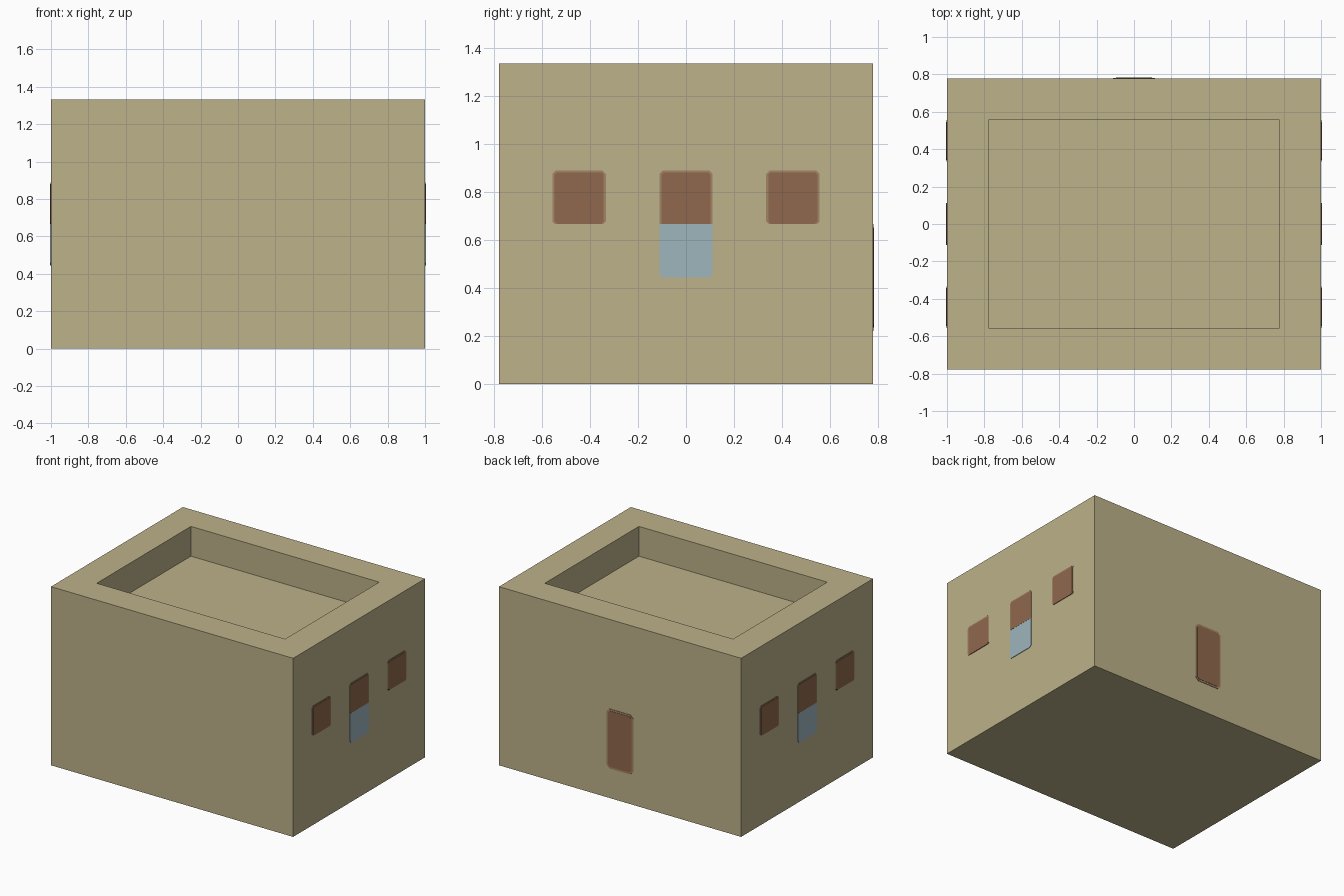
import bpy, bmesh, math
from mathutils import Matrix

if "Cube" in bpy.data.objects:
    bpy.data.objects.remove(bpy.data.objects["Cube"], do_unlink=True)

U = 2 / 9                       # building module
HALF_X, HALF_Y, HEIGHT = 1.0, 3.5 * U, 6 * U


def material(name, rgb):
    m = bpy.data.materials.new(name)
    m.use_nodes = True
    m.diffuse_color = (*rgb, 1)
    m.node_tree.nodes["Principled BSDF"].inputs["Base Color"].default_value = (*rgb, 1)
    return m


SAND = material("sandstone", (0.51, 0.445, 0.255))
BROWN = material("brown_wood", (0.28, 0.14, 0.075))
TRIM = material("light_wood_trim", (0.36, 0.23, 0.125))
BLUE = material("pale_blue_glass", (0.34, 0.465, 0.51))


def finish(bm, name, mat):
    bmesh.ops.recalc_face_normals(bm, faces=bm.faces)
    mesh = bpy.data.meshes.new(name)
    bm.to_mesh(mesh)
    bm.free()
    mesh.materials.append(mat)
    obj = bpy.data.objects.new(name, mesh)
    bpy.context.collection.objects.link(obj)
    return obj


def plate(name, mat, turn, dist, u0, u1, z0, z1, depth, top=0.014, bottom=0.014):
    """Thin upright panel with cut corners, turned about z onto a wall."""
    outline = [(u0 + bottom, z0), (u1 - bottom, z0), (u1, z0 + bottom), (u1, z1 - top),
               (u1 - top, z1), (u0 + top, z1), (u0, z1 - top), (u0, z0 + bottom)]
    bm = bmesh.new()
    face = bm.faces.new([bm.verts.new((u, 0, z)) for u, z in outline])
    out = bmesh.ops.extrude_face_region(bm, geom=[face])["geom"]
    bmesh.ops.translate(bm, vec=(0, -depth, 0),
                        verts=[v for v in out if isinstance(v, bmesh.types.BMVert)])
    bmesh.ops.remove_doubles(bm, verts=bm.verts, dist=1e-5)
    bmesh.ops.transform(bm, verts=bm.verts, matrix=Matrix.Rotation(turn, 4, "Z")
                        @ Matrix.Translation((0, -dist, 0)))
    finish(bm, name, mat)


# Block with a sunken roof
bm = bmesh.new()
bmesh.ops.create_cube(bm, size=1, matrix=Matrix.Translation((0, 0, HEIGHT / 2))
                      @ Matrix.Diagonal((2 * HALF_X, 2 * HALF_Y, HEIGHT, 1)))
bm.normal_update()
roof = max(bm.faces, key=lambda f: f.calc_center_median().z)
bmesh.ops.inset_region(bm, faces=[roof], thickness=U, use_even_offset=True)
walls = bmesh.ops.extrude_face_region(bm, geom=[roof])["geom"]
bmesh.ops.translate(bm, vec=(0, 0, -U),
                    verts=[v for v in walls if isinstance(v, bmesh.types.BMVert)])
if roof.is_valid:
    bmesh.ops.delete(bm, geom=[roof], context="FACES_ONLY")
finish(bm, "building_walls", SAND)

# Windows on both ends, with a blue pane below the middle one
for side, turn in (("left", math.pi / 2), ("right", -math.pi / 2)):
    for label, c in (("first", -2 * U), ("middle", 0), ("last", 2 * U)):
        u0, u1, z0, z1 = c - U / 2, c + U / 2, 3 * U, 4 * U
        low = 0 if label == "middle" else 0.01
        plate(f"{side}_{label}_window_frame", TRIM, turn, HALF_X, u0, u1, z0, z1,
              0.003, bottom=low)
        plate(f"{side}_{label}_window_panel", BROWN, turn, HALF_X, u0 + 0.009, u1 - 0.009,
              z0, z1 - 0.009, 0.005, top=0.008, bottom=low)
    plate(f"{side}_blue_pane", BLUE, turn, HALF_X, -U / 2, U / 2, 2 * U, 3 * U,
          0.004, top=0)

# Door on the back
plate("door_frame", TRIM, math.pi, HALF_Y, -U / 2, U / 2, U, 3 * U, 0.003, 0.025, 0.025)
plate("door_panel", BROWN, math.pi, HALF_Y, 0.014 - U / 2, U / 2 - 0.014,
      U + 0.014, 3 * U - 0.014, 0.005, 0.015, 0.015)
